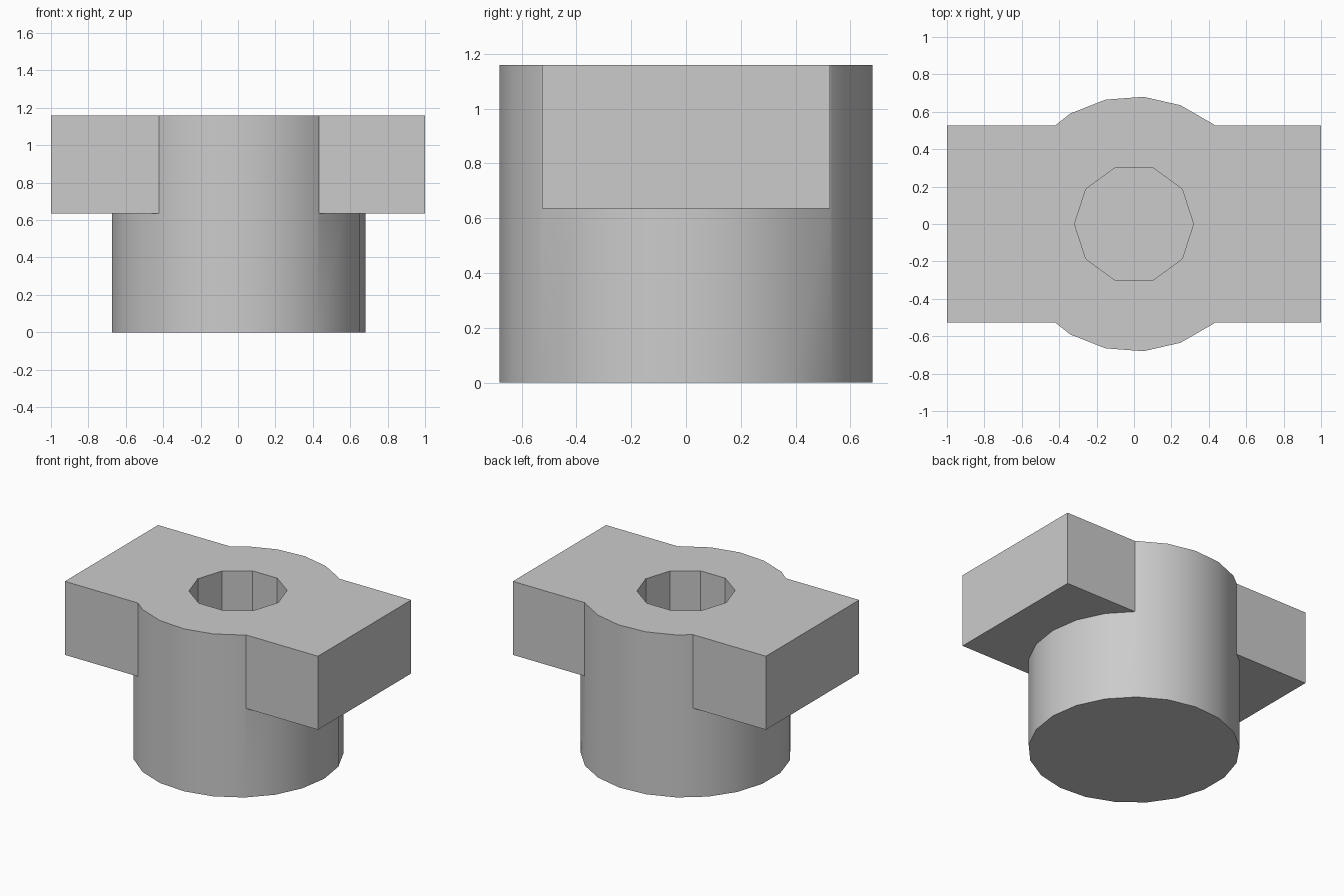
import bpy
import math

if "Cube" in bpy.data.objects:
    bpy.data.objects.remove(bpy.data.objects["Cube"])

TOP, SLAB_BOTTOM = 1.16, 0.635
BODY_R, HOLE_R, HOLE_FLOOR = 0.682, 0.318, 0.4

grey = bpy.data.materials.new("plain grey")
grey.diffuse_color = (0.6, 0.6, 0.6, 1)
grey.use_nodes = True
grey.node_tree.nodes["Principled BSDF"].inputs["Base Color"].default_value = grey.diffuse_color


def prism(name, sides, radius, z0, z1):
    """Upright prism with one corner on the +x axis."""
    ring = [(radius * math.cos(math.tau * i / sides),
             radius * math.sin(math.tau * i / sides)) for i in range(sides)]
    verts = [(x, y, z) for z in (z0, z1) for x, y in ring]
    faces = [(i, (i + 1) % sides, sides + (i + 1) % sides, sides + i)
             for i in range(sides)]
    faces += [tuple(reversed(range(sides))), tuple(range(sides, 2 * sides))]
    mesh = bpy.data.meshes.new(name)
    mesh.from_pydata(verts, [], faces)
    mesh.materials.append(grey)
    obj = bpy.data.objects.new(name, mesh)
    bpy.context.collection.objects.link(obj)
    return obj


def combine(target, other, operation):
    """Apply a boolean and remove the helper."""
    mod = target.modifiers.new(operation, 'BOOLEAN')
    mod.operation, mod.object, mod.solver = operation, other, 'EXACT'
    bpy.context.view_layer.objects.active = target
    bpy.ops.object.modifier_apply(modifier=mod.name)
    bpy.data.objects.remove(other)


# Round post
body = prism("slotted_nut_body", 21, BODY_R, 0, TOP)

# Cross slab forming both wings
bpy.ops.mesh.primitive_cube_add(size=1, location=(0, 0, (TOP + SLAB_BOTTOM) / 2))
slab = bpy.context.object
slab.name = "wing_slab"
slab.scale = (2, 1.052, TOP - SLAB_BOTTOM)
bpy.ops.object.transform_apply(location=True, rotation=False, scale=True)
slab.data.materials.append(grey)
combine(body, slab, 'UNION')

# Ten-sided blind socket
combine(body, prism("socket_cutter", 10, HOLE_R, HOLE_FLOOR, TOP + 0.2), 'DIFFERENCE')

# Smooth the round wall, keep corners and socket facets crisp
bpy.ops.object.select_all(action='DESELECT')
body.select_set(True)
bpy.context.view_layer.objects.active = body
bpy.ops.object.shade_smooth_by_angle(angle=math.radians(30))
